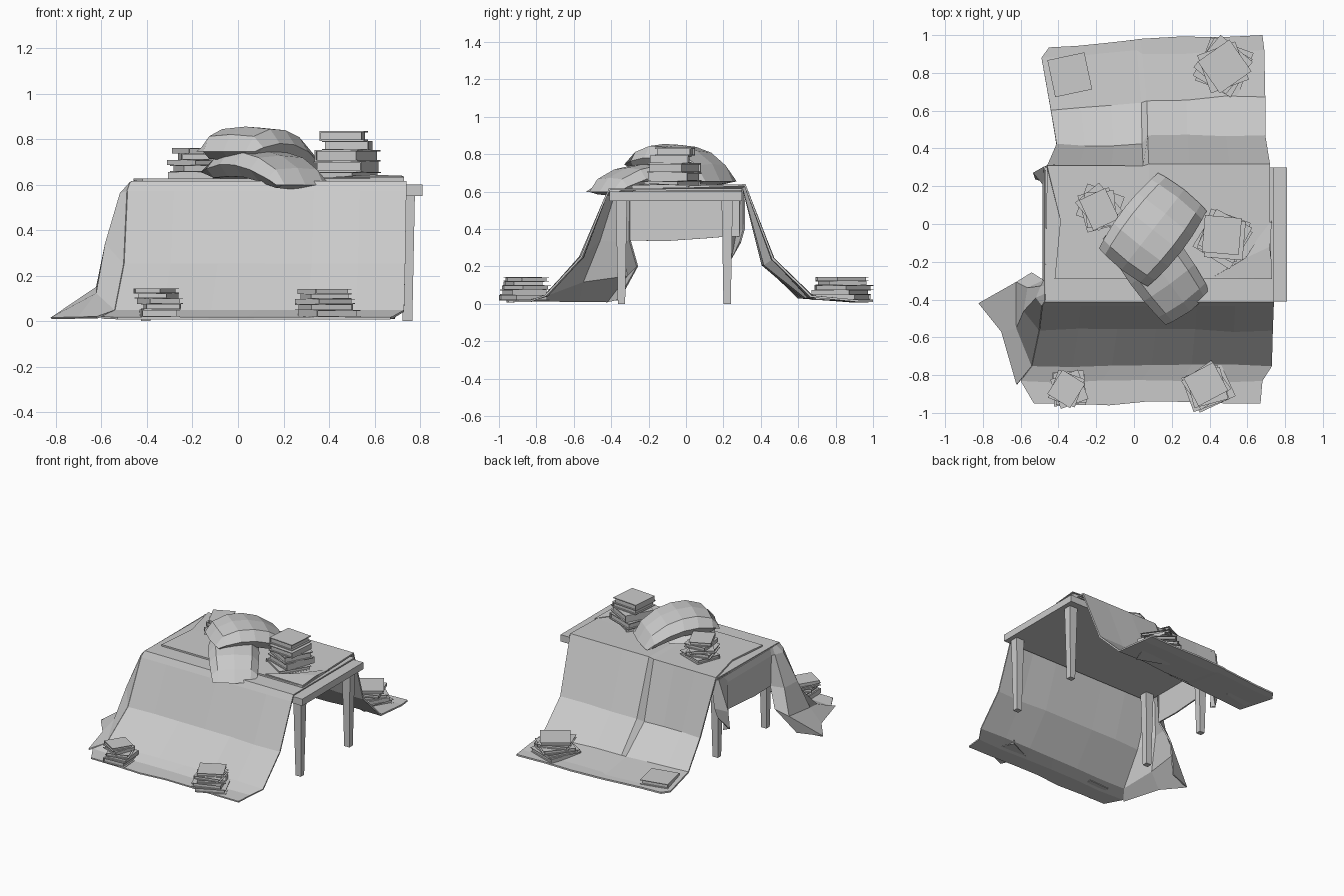
import bpy, bmesh, math, random
from mathutils import Matrix, Vector

random.seed(4)
cube = bpy.data.objects.get("Cube")
if cube:
    bpy.data.objects.remove(cube, do_unlink=True)

grey = bpy.data.materials.new("plain grey")
grey.use_nodes = True
grey.diffuse_color = (0.6, 0.6, 0.6, 1)
grey.node_tree.nodes["Principled BSDF"].inputs["Base Color"].default_value = (0.6, 0.6, 0.6, 1)


def finish(name, bm):
    bmesh.ops.recalc_face_normals(bm, faces=bm.faces)
    mesh = bpy.data.meshes.new(name)
    bm.to_mesh(mesh)
    bm.free()
    mesh.materials.append(grey)
    ob = bpy.data.objects.new(name, mesh)
    bpy.context.collection.objects.link(ob)
    return ob


def add_box(bm, centre, size, frame=Matrix()):
    m = frame @ Matrix.Translation(centre) @ Matrix.Diagonal((*size, 1))
    return bmesh.ops.create_cube(bm, size=1, matrix=m)["verts"]


def sheet(name, rows, thick=0.012, offset=-1):
    """Cloth made of rows of points, all rows equally long."""
    bm = bmesh.new()
    grid = [[bm.verts.new(p) for p in row] for row in rows]
    for a, b in zip(grid, grid[1:]):
        for i in range(len(a) - 1):
            bm.faces.new((a[i], a[i + 1], b[i + 1], b[i]))
    ob = finish(name, bm)
    mod = ob.modifiers.new("thickness", 'SOLIDIFY')
    mod.thickness = thick
    mod.offset = offset
    return ob


def span(a, b, n, wave=0.0):
    """Points from a to b with a little sideways unevenness."""
    a, b = Vector(a), Vector(b)
    pts = [a.lerp(b, i / n) for i in range(n + 1)]
    for p in pts[1:-1]:
        p.y += random.uniform(-wave, wave)
    return pts


# Table: flat top and four tapered legs
bm = bmesh.new()
add_box(bm, (0.17, -0.055, 0.575), (1.28, 0.71, 0.05))
finish("table_top", bm)
for side, x in (("left", 0.745), ("right", -0.405)):
    for end, y in (("front", -0.345), ("back", 0.22)):
        bm = bmesh.new()
        for v in add_box(bm, (0, 0, 0.28), (0.065, 0.06, 0.56)):
            if v.co.z < 0.1:
                v.co.x *= 0.65
                v.co.y *= 0.65
        bmesh.ops.translate(bm, verts=bm.verts, vec=(x, y, 0))
        finish(f"{end}_{side}_leg", bm)

# Front blanket: over the table, down the front and out on the floor
front = [(0.3, 0.612, -0.46, 0.74), (-0.41, 0.612, -0.47, 0.74), (-0.43, 0.57, -0.485, 0.74),
         (-0.56, 0.25, -0.5, 0.735), (-0.75, 0.045, -0.54, 0.73), (-0.83, 0.016, -0.6, 0.68),
         (-0.95, 0.013, -0.53, 0.67)]
sheet("front_blanket", [span((l, y, z), (r, y, z), 6, 0.0 if z > 0.3 else 0.012)
                        for y, z, l, r in front], 0.01, 0)

# Corner of the front blanket sweeping round the bare end
sheet("blanket_corner", [
    [(-0.47, -0.41, 0.61), (-0.47, -0.37, 0.61), (-0.47, -0.33, 0.61), (-0.47, -0.3, 0.61)],
    [(-0.485, -0.43, 0.57), (-0.515, -0.39, 0.56), (-0.49, -0.33, 0.56), (-0.475, -0.3, 0.56)],
    [(-0.5, -0.56, 0.25), (-0.58, -0.46, 0.34), (-0.56, -0.34, 0.33), (-0.475, -0.3, 0.34)],
    [(-0.54, -0.75, 0.045), (-0.62, -0.55, 0.12), (-0.62, -0.31, 0.15), (-0.54, -0.26, 0.2)],
    [(-0.62, -0.85, 0.016), (-0.7, -0.57, 0.015), (-0.82, -0.42, 0.012), (-0.65, -0.36, 0.02)],
], 0.01, 0)

# Short hanging edge over the end, with a drooping corner at the back
hang = [(-0.3, 0.34), (-0.12, 0.335), (0.1, 0.35), (0.22, 0.36), (0.285, 0.36)]
sheet("end_hanging", [[(-0.47, y, 0.61) for y, z in hang],
                      [(-0.48, y, 0.56) for y, z in hang],
                      [(-0.475, y, z) for y, z in hang]], 0.01, 0)
sheet("back_corner_droop", [
    [(-0.47, 0.2, 0.6), (-0.475, 0.3, 0.61), (-0.42, 0.31, 0.61)],
    [(-0.49, 0.23, 0.4), (-0.53, 0.27, 0.38), (-0.45, 0.31, 0.4)],
    [(-0.475, 0.24, 0.22), (-0.52, 0.24, 0.24), (-0.46, 0.29, 0.33)],
], 0.01, 0)

# Back blanket: lower panel, sloping step, raised panel
low = [(-0.29, 0.622, -0.42), (0.02, 0.622, -0.39), (0.305, 0.622, -0.46), (0.42, 0.21, -0.41),
       (0.6, 0.035, -0.44), (0.88, 0.014, -0.49), (0.935, 0.014, -0.45)]
high = [(-0.29, 0.622, 0.73), (0.02, 0.626, 0.72), (0.315, 0.635, 0.72), (0.465, 0.24, 0.695),
        (0.67, 0.04, 0.695), (0.92, 0.016, 0.69), (1.0, 0.016, 0.68)]
step = [0.05, 0.05, 0.05, 0.045, 0.04, 0.015, 0.0]
rows = []
for (y0, z0, l), (y1, z1, r), s in zip(low, high, step):
    flare = 0.04 if y0 > 0.5 else 0.0
    wave = 0.012 if y0 > 0.4 else 0.0
    rows.append(span((l, y0, z0), (s, y0 + flare, z0), 3, wave)
                + span((s + 0.03, y1 - flare / 2, z1), (r, y1, z1), 3, wave))
sheet("back_blanket", rows, 0.012, 0)

# Turned-up fold on the table
sheet("blanket_fold", [[(0.73, 0.02, 0.63), (0.72, -0.12, 0.635), (0.73, -0.29, 0.63)],
                       [(0.66, -0.07, 0.632), (0.59, -0.18, 0.64), (0.42, -0.28, 0.63)]], 0.008, 0)


# Cushions: arched pads with a thin edge
def cushion(name, centre, angle, half, thick, rise, tilt, arch):
    us = (-1, -0.8, -0.4, 0, 0.4, 0.8, 1)
    vs = (-1, -0.72, 0, 0.72, 1)
    bm = bmesh.new()
    turn = Matrix.Translation(centre) @ Matrix.Rotation(math.radians(angle), 4, 'Z')
    for sign in (1, -1):
        grid = []
        for u in us:
            row = []
            for v in vs:
                puff = thick * math.sqrt((1 - u ** 4) * (1 - v ** 4))
                x = u * half[0] * (1 - 0.06 * v * v)
                y = v * half[1] * (1 - 0.14 * u * u)
                z = rise + tilt * u + arch * u * u + sign * puff
                row.append(bm.verts.new(turn @ Vector((x, y, z))))
            grid.append(row)
        for a, b in zip(grid, grid[1:]):
            for i in range(len(a) - 1):
                bm.faces.new((a[i], a[i + 1], b[i + 1], b[i]))
    bmesh.ops.remove_doubles(bm, verts=bm.verts, dist=0.001)
    finish(name, bm)


cushion("upper_cushion", (0.1, -0.03, 0), 52, (0.27, 0.19), 0.075, 0.775, -0.045, -0.075)
cushion("lower_cushion", (0.12, -0.22, 0), -54, (0.3, 0.17), 0.062, 0.687, -0.028, -0.06)


# Books: two boards, a spine and a recessed page block
def book(name, x, y, z, w, d, h, angle):
    frame = Matrix.Translation((x, y, z)) @ Matrix.Rotation(math.radians(angle), 4, 'Z')
    board = h * 0.14
    bm = bmesh.new()
    add_box(bm, (0, 0, board / 2), (w, d, board), frame)
    add_box(bm, (0, 0, h - board / 2), (w, d, board), frame)
    add_box(bm, (-w / 2 + board / 2, 0, h / 2), (board, d, h), frame)
    add_box(bm, (-0.004, 0, h / 2), (w - 0.016, d - 0.02, h - board), frame)
    finish(name, bm)


def stack(name, x, y, z, w, d, heights, angles):
    for i, (h, a) in enumerate(zip(heights, angles)):
        scale = 1.05 - 0.04 * i
        book(f"{name}_book_{i + 1}", x + random.uniform(-0.012, 0.012),
             y + random.uniform(-0.012, 0.012), z, w * scale, d * scale, h, a)
        z += h


stack("table_left", -0.18, 0.085, 0.628, 0.17, 0.2, [0.028, 0.03, 0.022, 0.028, 0.025],
      [70, 195, 40, 5, 25])
stack("table_right", 0.47, -0.07, 0.628, 0.22, 0.22, [0.028, 0.046, 0.05, 0.04, 0.043],
      [-32, 160, -28, 175, -5])
stack("front_left", -0.35, -0.87, 0.018, 0.16, 0.17, [0.034, 0.024, 0.024, 0.022, 0.022],
      [3, 185, 20, 160, -32])
stack("front_right", 0.39, -0.86, 0.018, 0.2, 0.19, [0.03, 0.028, 0.022, 0.022, 0.022],
      [25, 200, 35, 15, 28])
stack("back_right", 0.48, 0.84, 0.022, 0.23, 0.23, [0.028, 0.024, 0.026, 0.022, 0.022],
      [-20, 150, 50, 200, 35])
book("back_left_book", -0.34, 0.79, 0.02, 0.2, 0.2, 0.032, 12)
